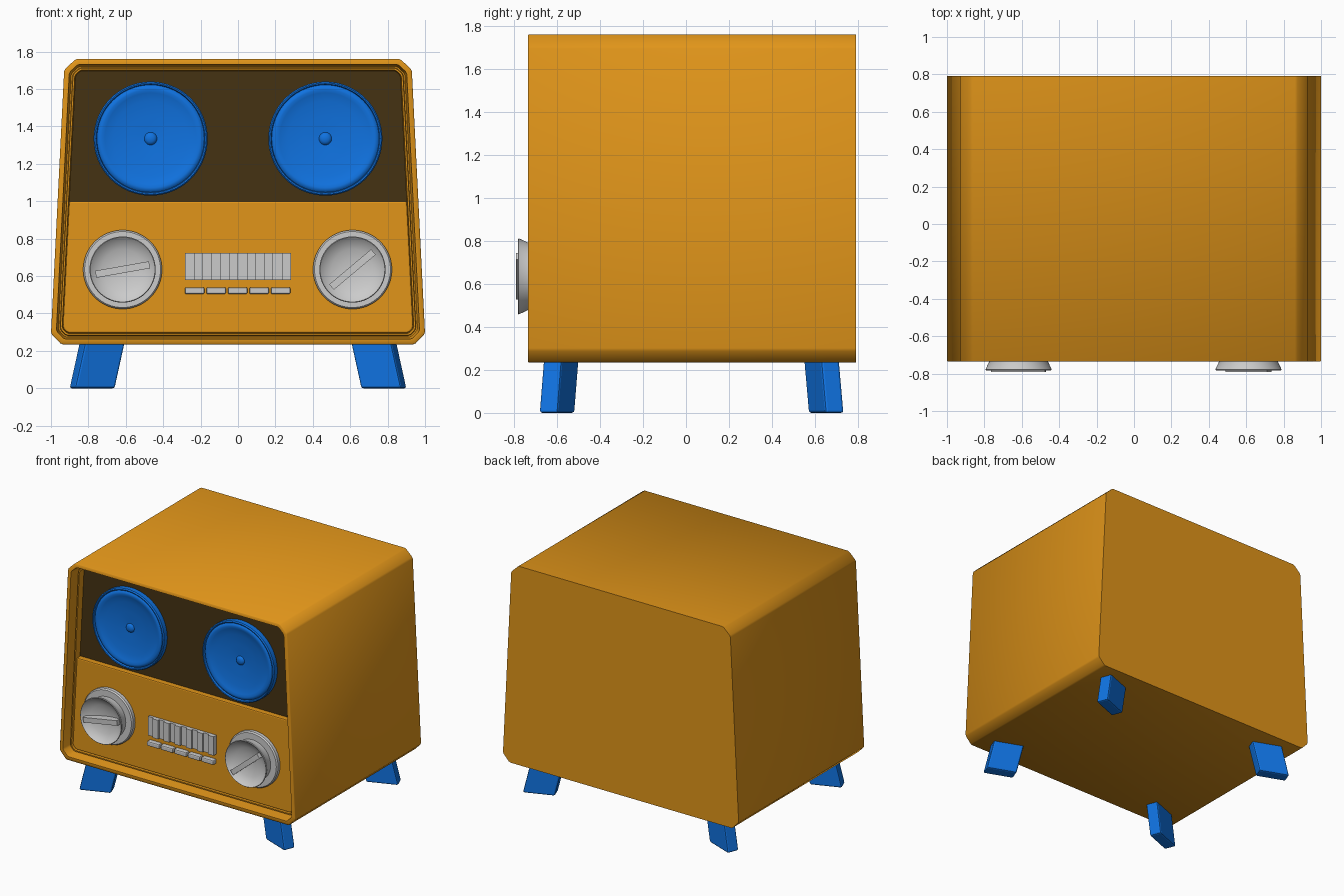
import bpy, bmesh
from math import sin, cos, pi, radians
from mathutils import Matrix, Vector

if "Cube" in bpy.data.objects:
    bpy.data.objects.remove(bpy.data.objects["Cube"])


def material(name, rgb):
    m = bpy.data.materials.new(name)
    m.diffuse_color = (*rgb, 1)
    m.use_nodes = True
    m.node_tree.nodes["Principled BSDF"].inputs["Base Color"].default_value = m.diffuse_color
    return m


ORANGE = material("orange", (0.75, 0.3, 0.01))
BLUE = material("blue", (0.005, 0.17, 0.75))
BROWN = material("dark_brown", (0.06, 0.032, 0.006))


def finish(name, bm, mat=None, smooth=None, bevel=0):
    bmesh.ops.recalc_face_normals(bm, faces=bm.faces)
    me = bpy.data.meshes.new(name)
    bm.to_mesh(me)
    bm.free()
    ob = bpy.data.objects.new(name, me)
    bpy.context.collection.objects.link(ob)
    if mat:
        me.materials.append(mat)
    if smooth:
        me.shade_smooth()
        me.set_sharp_from_angle(angle=radians(smooth))
    if bevel:
        mod = ob.modifiers.new("bevel", 'BEVEL')
        mod.width = bevel
        mod.segments = 2
    return ob


def outline(i):
    """Tapered, corner-cut front outline, inset by i, as (x, z) points."""
    lo, hi, c = 0.235 + i, 1.76 - i, 0.058 - 0.5 * i
    half = lambda z: 1.0 - 0.05 * (z - 0.29) - i
    right = [(half(lo) - c, lo), (half(lo + c), lo + c),
             (half(hi - c), hi - c), (half(hi) - c, hi)]
    pts = [Vector(p) for p in right + [(-x, z) for x, z in reversed(right)]]
    out = []
    for k, p in enumerate(pts):          # soften each corner
        for q in (pts[k - 1], pts[(k + 1) % len(pts)]):
            out.append(p + (q - p).normalized() * 0.008)
    return out


def loft(loops):
    bm = bmesh.new()
    rings = [[bm.verts.new((p.x, y, p.y)) for p in outline(i)] for i, y in loops]
    for a, b in zip(rings, rings[1:]):
        for k in range(len(a)):
            n = (k + 1) % len(a)
            bm.faces.new((a[k], a[n], b[n], b[k]))
    bm.faces.new(rings[0])
    bm.faces.new(rings[-1])
    return bm


def lathe(name, cx, cz, profile, mat=None, seg=64):
    """Turn an (r, y) profile about an axis parallel to y."""
    bm = bmesh.new()
    verts = [bm.verts.new((cx + r, y, cz)) for r, y in profile]
    edges = [bm.edges.new(e) for e in zip(verts, verts[1:])]
    bmesh.ops.spin(bm, geom=verts + edges, cent=(cx, 0, cz), axis=(0, 1, 0),
                   angle=2 * pi, steps=seg, use_duplicate=False)
    bmesh.ops.remove_doubles(bm, verts=bm.verts, dist=1e-4)
    return finish(name, bm, mat, smooth=35)


def box(name, centre, size, turn=0, bevel=0):
    bm = bmesh.new()
    bmesh.ops.create_cube(bm, size=1, matrix=Matrix.Translation(centre)
                          @ Matrix.Rotation(-turn, 4, 'Y')
                          @ Matrix.Diagonal((*size, 1)))
    return finish(name, bm, bevel=bevel)


# Cabinet with stepped rim around the recessed front
finish("cabinet", loft([(0, 0.79), (0, -0.731), (0.004, -0.735), (0.028, -0.735),
                        (0.039, -0.655), (0.046, -0.655), (0.049, -0.675),
                        (0.058, -0.675), (0.063, -0.615)]), ORANGE, smooth=50)

# Dark speaker panel and the raised control panel below it
finish("speaker_panel", loft([(0.062, -0.61), (0.062, -0.625)]), BROWN)
bm = loft([(0.061, -0.61), (0.061, -0.665)])
cut = bmesh.ops.bisect_plane(bm, geom=bm.verts[:] + bm.edges[:] + bm.faces[:],
                             plane_co=(0, 0, 1.0), plane_no=(0, 0, 1), clear_outer=True)
bmesh.ops.holes_fill(bm, edges=[e for e in bm.edges if e.is_boundary])
finish("control_panel", bm, ORANGE, bevel=0.008)

# Speakers: raised ring, shallow cone, small centre dome
speaker = [(0.305, -0.62), (0.305, -0.662), (0.298, -0.67), (0.291, -0.668),
           (0.287, -0.655), (0.278, -0.664), (0.262, -0.667), (0.245, -0.66),
           (0.2, -0.65), (0.12, -0.642), (0.034, -0.637), (0.03, -0.645),
           (0.018, -0.652), (0, -0.654)]
for side, x in (("left", -0.467), ("right", 0.467)):
    lathe(side + "_speaker", x, 1.335, speaker, BLUE)

# Knobs: flange, flared collar, hollow face with pointer bar
knob = [(0.211, -0.655), (0.211, -0.69), (0.203, -0.7), (0.155, -0.7),
        (0.157, -0.735), (0.177, -0.778), (0.173, -0.782), (0.15, -0.76),
        (0.11, -0.743), (0.06, -0.732), (0, -0.728)]
for side, x, turn in (("left", -0.617, 10), ("right", 0.612, 40)):
    lathe(side + "_knob", x, 0.635, knob)
    box(side + "_knob_pointer", (x, -0.757, 0.635), (0.292, 0.066, 0.038),
        radians(turn))

# Tuning grille of alternating slats
pitch = 0.565 / 12
for k in range(12):
    depth = 0.045 if k % 2 else 0.03
    box(f"grille_slat_{k + 1}", (-0.2825 + pitch * (k + 0.5), -0.655 - depth / 2, 0.652),
        (pitch, depth, 0.145))

# Row of push buttons
for k in range(5):
    box(f"push_button_{k + 1}", (-0.232 + 0.115 * k, -0.675, 0.522),
        (0.104, 0.05, 0.036), bevel=0.008)

# Splayed legs, long side pointing to the corners
for sx, xn in ((-1, "left"), (1, "right")):
    for sy, yn, y0, y1 in ((-1, "front", -0.58, -0.6), (1, "back", 0.63, 0.652)):
        bm = bmesh.new()
        bmesh.ops.create_cube(bm, size=1)
        a = sx * sy * radians(21)
        for v in bm.verts:
            u, w = v.co.x * 0.23, v.co.y * 0.092
            top = v.co.z > 0
            v.co = (sx * (0.725 if top else 0.78) + u * cos(a) - w * sin(a),
                    (y0 if top else y1) + u * sin(a) + w * cos(a),
                    0.25 if top else 0)
        finish(f"{yn}_{xn}_leg", bm, BLUE, bevel=0.012)
